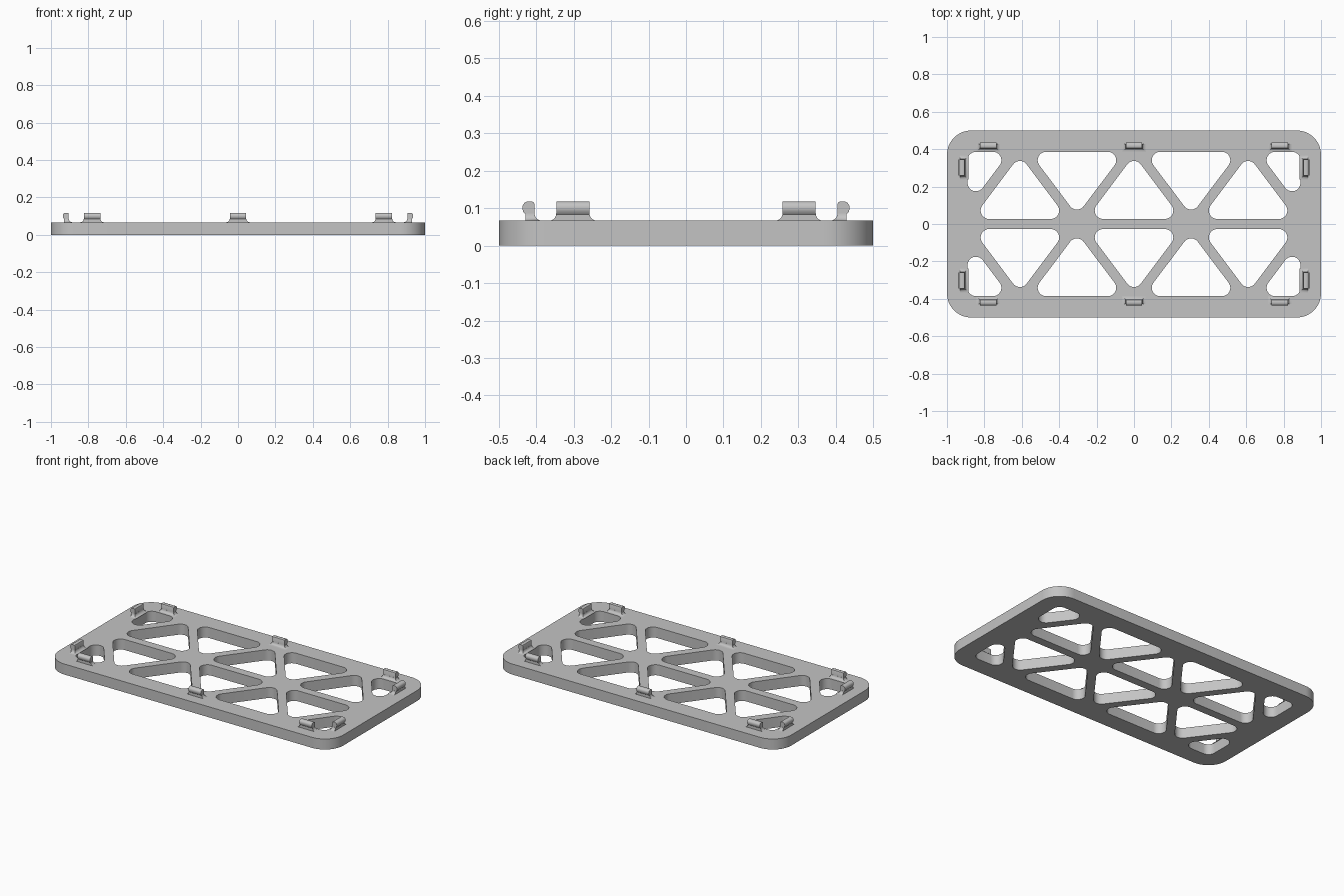
import bpy, bmesh, math

if "Cube" in bpy.data.objects:
    bpy.data.objects.remove(bpy.data.objects["Cube"], do_unlink=True)

PLATE_TOP = 0.067
HOLE_R = 0.045

grey = bpy.data.materials.new("light grey")
grey.use_nodes = True
colour = (0.55, 0.55, 0.55, 1)
grey.diffuse_color = colour
grey.node_tree.nodes["Principled BSDF"].inputs["Base Color"].default_value = colour


def rounded(points, r, steps=10):
    """Outline of a counter-clockwise polygon of arc centres grown by radius r."""
    out = []
    n = len(points)
    for i, (x, y) in enumerate(points):
        px, py = points[i - 1]
        nx, ny = points[(i + 1) % n]
        a0 = math.atan2(y - py, x - px) - math.pi / 2
        a1 = math.atan2(ny - y, nx - x) - math.pi / 2
        sweep = (a1 - a0) % (2 * math.pi)
        for k in range(steps + 1):
            a = a0 + sweep * k / steps
            out.append((x + r * math.cos(a), y + r * math.sin(a)))
    return out


def mirrored(points, sx, sy):
    pts = [(x * sx, y * sy) for x, y in points]
    return pts if sx * sy > 0 else pts[::-1]


def finish(obj):
    bm = bmesh.new()
    bm.from_mesh(obj.data)
    bmesh.ops.remove_doubles(bm, verts=bm.verts, dist=0.0001)
    bmesh.ops.recalc_face_normals(bm, faces=bm.faces)
    bm.to_mesh(obj.data)
    bm.free()
    obj.data.materials.clear()
    obj.data.materials.append(grey)
    bpy.ops.object.select_all(action="DESELECT")
    obj.select_set(True)
    bpy.context.view_layer.objects.active = obj
    bpy.ops.object.shade_smooth_by_angle(angle=math.radians(35))


# Plate outline and truss openings
outlines = [rounded([(-0.87, -0.37), (0.87, -0.37), (0.87, 0.37), (-0.87, 0.37)], 0.13, 16)]
low, high, half = 0.072, 0.341, 0.165
for sy in (1, -1):
    for x in (-0.61, 0, 0.61):
        tri = [(x - half, low), (x + half, low), (x, 0.292)]
        outlines.append(rounded(mirrored(tri, 1, sy), HOLE_R))
    for x in (-0.305, 0.305):
        tri = [(x, 0.122), (x + half, high), (x - half, high)]
        outlines.append(rounded(mirrored(tri, 1, sy), HOLE_R))
    for sx in (1, -1):
        corner = [(0.845, 0.22), (0.845, high), (0.754, high)]
        outlines.append(rounded(mirrored(corner, sx, sy), HOLE_R))

curve = bpy.data.curves.new("plate_outline", "CURVE")
curve.dimensions = "2D"
curve.fill_mode = "BOTH"
curve.extrude = PLATE_TOP / 2
for pts in outlines:
    spline = curve.splines.new("POLY")
    spline.points.add(len(pts) - 1)
    for p, (x, y) in zip(spline.points, pts):
        p.co = (x, y, 0, 1)
    spline.use_cyclic_u = True
helper = bpy.data.objects.new("plate_outline", curve)
bpy.context.collection.objects.link(helper)
mesh = bpy.data.meshes.new_from_object(
    helper.evaluated_get(bpy.context.evaluated_depsgraph_get()))
bpy.data.objects.remove(helper, do_unlink=True)
for v in mesh.vertices:
    v.co.z += PLATE_TOP / 2
plate = bpy.data.objects.new("truss_plate", mesh)
bpy.context.collection.objects.link(plate)
finish(plate)

# Clip: side profile as (distance beyond inner face, height above plate)
POST = 0.024
lip = [(0, 0), (POST, 0), (POST, 0.017), (0.03, 0.024), (0.032, 0.033), (0.031, 0.041),
       (0.026, 0.048), (0.019, 0.051), (0.007, 0.051), (0.002, 0.049), (0, 0.045)]
HALF_W = 0.044


def clip(name, place):
    """place(u, w) turns outward and sideways distances into plate x, y."""
    bm = bmesh.new()

    def vert(u, w, z):
        return bm.verts.new((*place(u, w), PLATE_TOP + z))

    # Hooked post
    a, b = ([vert(u, s * HALF_W, z) for u, z in lip] for s in (-1, 1))
    bm.faces.new(a)
    bm.faces.new(b[::-1])
    for i in range(len(a)):
        bm.faces.new((a[i - 1], a[i], b[i], b[i - 1]))
    # Concave foot flaring to both ends and inwards
    rings = []
    r = 0.019
    for k in range(7):
        t = k / 6 * math.pi / 2
        d, z = r * (1 - math.sin(t)) + 0.0005, r * (1 - math.cos(t))
        w = HALF_W + d
        rings.append([vert(u, s, z) for u, s in
                      ((-d, -w), (POST, -w), (POST, w), (-d, w))])
    bm.faces.new(rings[0])
    bm.faces.new(rings[-1])
    for lo, hi in zip(rings, rings[1:]):
        for i in range(4):
            bm.faces.new((lo[i - 1], lo[i], hi[i], hi[i - 1]))
    me = bpy.data.meshes.new(name)
    bm.to_mesh(me)
    bm.free()
    obj = bpy.data.objects.new(name, me)
    bpy.context.collection.objects.link(obj)
    finish(obj)


# Clips along the long edges, then at the short ends
for s, side in ((-1, "front"), (1, "back")):
    for x, spot in ((-0.78, "right"), (0, "middle"), (0.78, "left")):
        clip(f"{side}_{spot}_clip", lambda u, w: (x + w, s * (0.405 + u)))
for s, side in ((-1, "right"), (1, "left")):
    for y, spot in ((-0.302, "front"), (0.302, "back")):
        clip(f"{side}_end_{spot}_clip", lambda u, w: (s * (0.905 + u), y + w))
